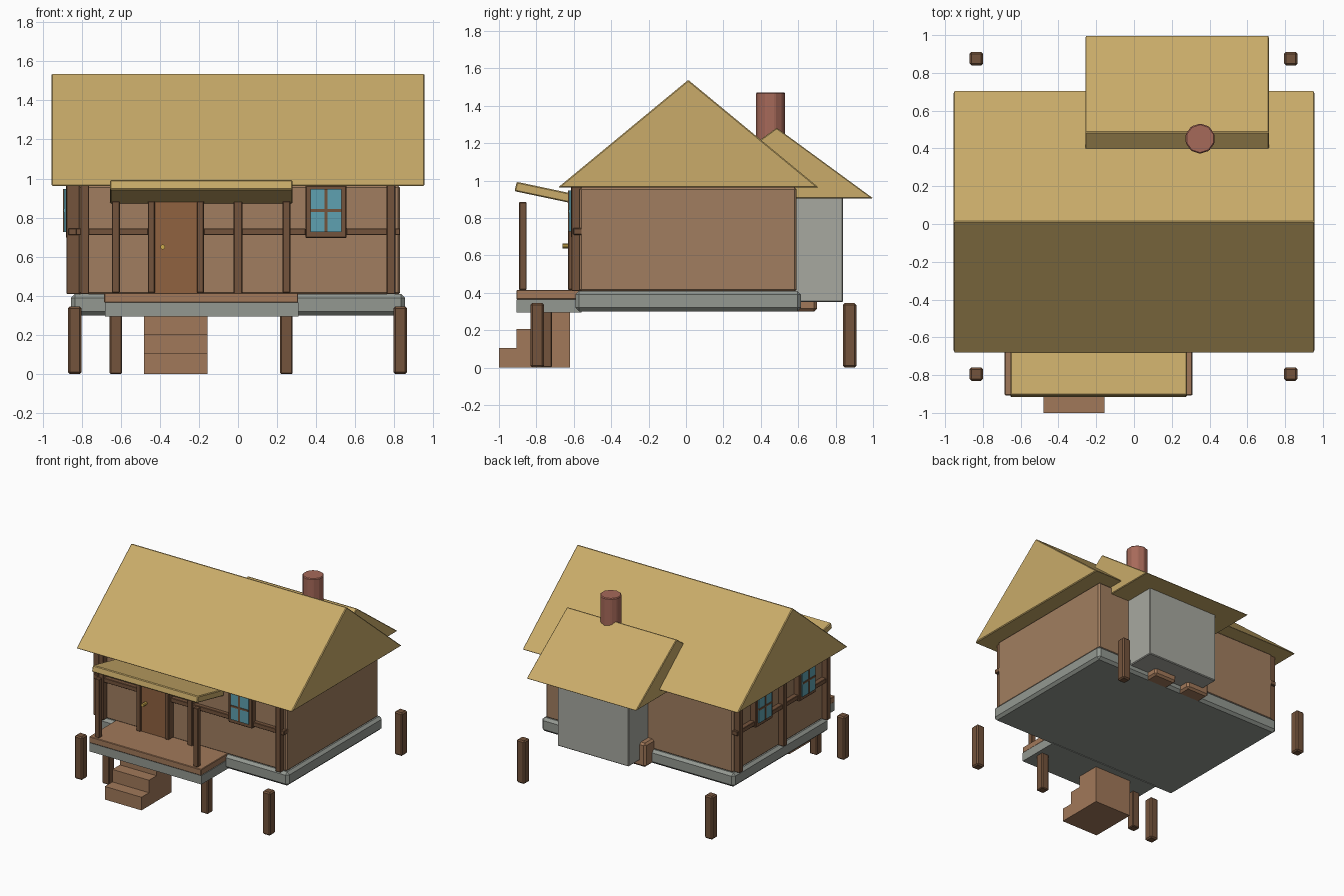
import bpy, math

if "Cube" in bpy.data.objects:
    bpy.data.objects.remove(bpy.data.objects["Cube"])

def mat(name, r, g, b):
    m = bpy.data.materials.new(name)
    m.diffuse_color = tuple((c / 255) ** 2.2 for c in (r, g, b)) + (1,)
    m.use_nodes = True
    m.node_tree.nodes["Principled BSDF"].inputs["Base Color"].default_value = m.diffuse_color
    return m

THATCH = mat("thatch", 200, 170, 105)
PLASTER = mat("plaster", 160, 125, 96)
TIMBER = mat("timber", 115, 84, 62)
PLANK = mat("plank", 160, 120, 90)
DOOR = mat("door_wood", 142, 98, 66)
STONE = mat("stone", 146, 151, 144)
PALE = mat("pale_stone", 166, 167, 159)
BRICK = mat("brick", 165, 105, 90)
GLASS = mat("glass", 95, 160, 175)
BRASS = mat("brass", 205, 170, 80)

def finish(ob, m, bevel=0.0):
    ob.data.materials.append(m)
    if bevel:
        b = ob.modifiers.new("bevel", 'BEVEL')
        b.width, b.segments = bevel, 1
    return ob

def box(name, x, y, z, m, bevel=0.0):
    """Box from (min, max) pairs per axis."""
    bpy.ops.mesh.primitive_cube_add(size=1, location=[sum(p) / 2 for p in (x, y, z)])
    ob = bpy.context.object
    ob.name = name
    for v in ob.data.vertices:
        for i, p in enumerate((x, y, z)):
            v.co[i] *= p[1] - p[0]
    return finish(ob, m, bevel)

def extrude_x(name, profile, x, m, bevel=0.0):
    """Solid from a (y, z) profile, listed counter-clockwise seen from +x."""
    n = len(profile)
    verts = [(px, y, z) for px in x for y, z in profile]
    faces = [tuple(reversed(range(n))), tuple(range(n, 2 * n))]
    faces += [(i, (i + 1) % n, n + (i + 1) % n, n + i) for i in range(n)]
    me = bpy.data.meshes.new(name)
    me.from_pydata(verts, [], faces)
    ob = bpy.data.objects.new(name, me)
    bpy.context.collection.objects.link(ob)
    return finish(ob, m, bevel)

def wall_box(name, side, u, d, z, m, bevel=0.0):
    """Box on the front (u = x) or left (u = y) wall, d = distance range out from the wall."""
    if side == "front":
        return box(name, u, (-0.575 - d[1], -0.575 - d[0]), z, m, bevel)
    return box(name, (-0.84 - d[1], -0.84 - d[0]), u, z, m, bevel)

# Main body
box("foundation", (-0.855, 0.855), (-0.592, 0.615), (0.30, 0.41), STONE, 0.02)
box("house_walls", (-0.83, 0.83), (-0.57, 0.592), (0.405, 0.965), PLASTER, 0.012)
extrude_x("main_roof", [(-0.685, 0.962), (0.71, 0.962), (0.012, 1.538)], (-0.955, 0.955), THATCH, 0.006)

# Rear extension with its own roof, brackets and chimney
box("rear_extension", (-0.08, 0.55), (0.5, 0.84), (0.35, 0.92), PALE, 0.006)
extrude_x("rear_roof", [(-0.03, 0.905), (1.0, 0.905), (0.485, 1.282)], (-0.258, 0.715), THATCH, 0.005)
for x in (0.28, -0.03):
    box("rear_bracket", (x - 0.1, x + 0.1), (0.53, 0.70), (0.30, 0.49), PLANK, 0.015)
bpy.ops.mesh.primitive_cylinder_add(vertices=10, radius=0.08, depth=0.47, location=(0.35, 0.452, 1.235))
bpy.context.object.name = "chimney"
finish(bpy.context.object, BRICK, 0.006)

# Corner stilts
for x in (-0.835, 0.83):
    for y in (-0.795, 0.875):
        box("corner_stilt", (x - 0.035, x + 0.035), (y - 0.036, y + 0.036), (0, 0.345), TIMBER, 0.01)

# Porch
box("porch_base", (-0.68, 0.31), (-0.905, -0.56), (0.295, 0.365), STONE)
box("porch_deck", (-0.685, 0.308), (-0.907, -0.565), (0.365, 0.415), PLANK, 0.004)
for x in (-0.625, 0.248):
    box("porch_stilt", (x - 0.032, x + 0.032), (-0.782, -0.717), (0, 0.30), TIMBER, 0.006)
    box("porch_post", (x - 0.02, x + 0.02), (-0.892, -0.852), (0.415, 0.885), TIMBER, 0.004)
extrude_x("porch_roof", [(-0.917, 0.943), (-0.58, 0.872), (-0.57, 0.922), (-0.905, 0.993)],
          (-0.655, 0.28), THATCH, 0.006)
for i, (y0, y1) in enumerate(((-1.0, -0.905), (-0.905, -0.81), (-0.81, -0.62))):
    box("porch_step", (-0.48, -0.155), (y0, y1), (0, (0.105, 0.205, 0.298)[i]), PLANK)

# Timber framing on the front and left walls
for side, posts, rails in (
        ("front", (-0.785, 0.0, 0.783), ((-0.83, -0.46), (-0.175, 0.345), (0.555, 0.83))),
        ("left", (-0.555, -0.005, 0.55), ((-0.59, -0.38), (-0.19, 0.17), (0.36, 0.59)))):
    for u in posts:
        wall_box("frame_post", side, (u - 0.022, u + 0.022), (-0.03, 0.038), (0.41, 0.965), TIMBER, 0.003)
    for r in rails:
        wall_box("frame_rail", side, r, (-0.03, 0.028), (0.71, 0.745), TIMBER, 0.003)

# Windows with frame, glass and glazing bars
for side, c in (("front", 0.45), ("left", 0.265), ("left", -0.285)):
    wall_box("window_frame", side, (c - 0.105, c + 0.105), (-0.03, 0.04), (0.695, 0.965), TIMBER, 0.005)
    wall_box("window_glass", side, (c - 0.08, c + 0.08), (0, 0.05), (0.727, 0.947), GLASS)
    wall_box("window_bar_upright", side, (c - 0.007, c + 0.007), (0, 0.055), (0.727, 0.947), TIMBER)
    wall_box("window_bar_cross", side, (c - 0.08, c + 0.08), (0, 0.055), (0.829, 0.843), TIMBER)

# Door
wall_box("door", "front", (-0.43, -0.205), (-0.03, 0.04), (0.415, 0.885), DOOR)
for x in (-0.443, -0.192):
    wall_box("door_jamb", "front", (x - 0.018, x + 0.018), (-0.03, 0.055), (0.415, 0.885), TIMBER, 0.004)
wall_box("door_lintel", "front", (-0.461, -0.174), (-0.03, 0.055), (0.885, 0.92), TIMBER, 0.004)
bpy.ops.mesh.primitive_cylinder_add(vertices=8, radius=0.013, depth=0.05,
                                    location=(-0.385, -0.635, 0.65), rotation=(math.pi / 2, 0, 0))
bpy.context.object.name = "door_knob"
finish(bpy.context.object, BRASS)
